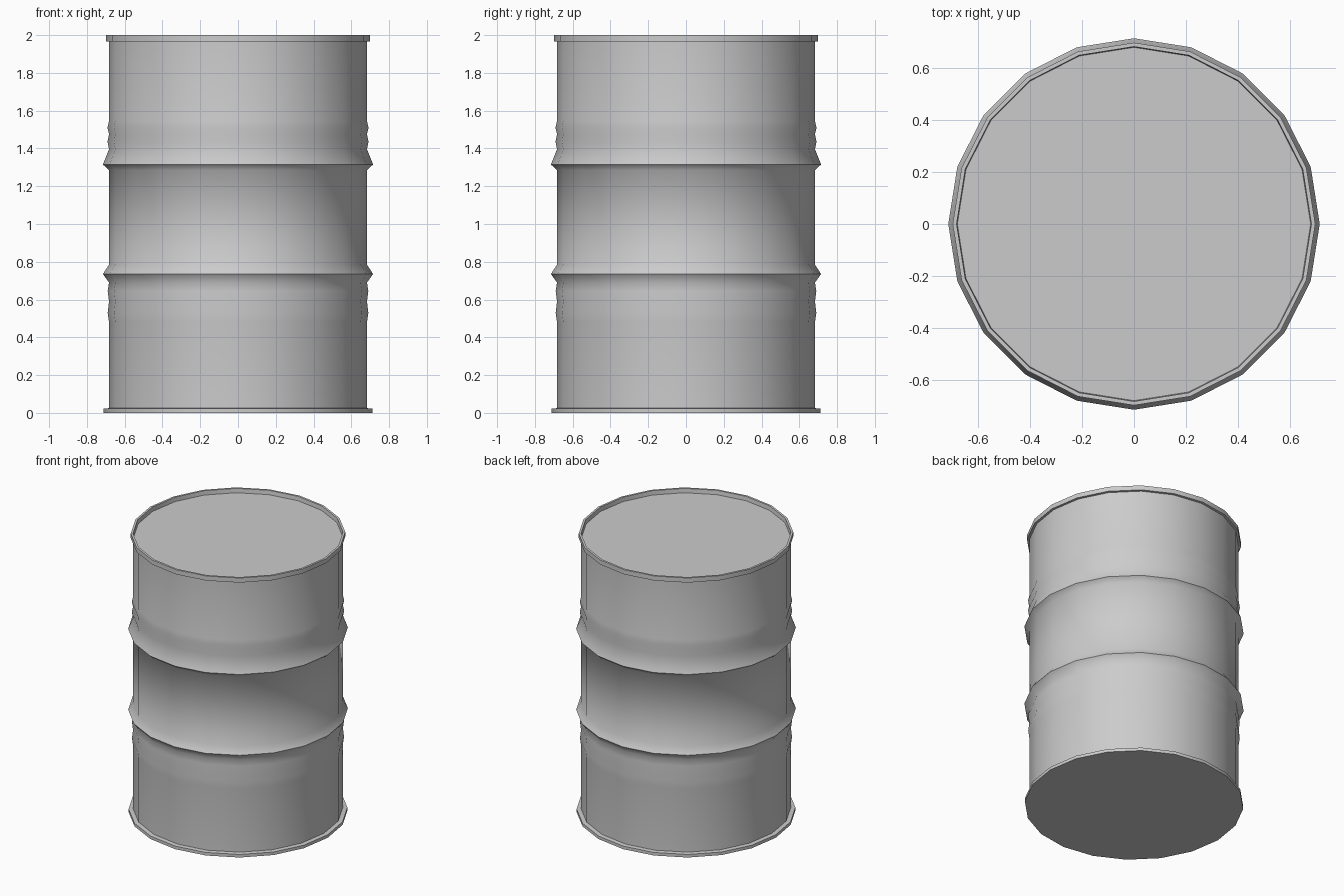
import bpy, bmesh, math

if "Cube" in bpy.data.objects:
    bpy.data.objects.remove(bpy.data.objects["Cube"])

SIDES = 20


def lathe(name, profile, angle):
    """Spin a (radius, z) profile around z; end rings become flat caps."""
    bm = bmesh.new()
    rings = []
    for r, z in profile:
        rings.append([bm.verts.new((r * math.cos(2 * math.pi * i / SIDES),
                                    r * math.sin(2 * math.pi * i / SIDES), z))
                      for i in range(SIDES)])
    for a, b in zip(rings, rings[1:]):
        for i in range(SIDES):
            j = (i + 1) % SIDES
            bm.faces.new((a[i], a[j], b[j], b[i]))
    bm.faces.new(rings[0][::-1])
    bm.faces.new(rings[-1])
    bmesh.ops.recalc_face_normals(bm, faces=bm.faces)
    mesh = bpy.data.meshes.new(name)
    bm.to_mesh(mesh)
    bm.free()
    obj = bpy.data.objects.new(name, mesh)
    bpy.context.collection.objects.link(obj)
    bpy.ops.object.select_all(action='DESELECT')
    obj.select_set(True)
    bpy.context.view_layer.objects.active = obj
    bpy.ops.object.shade_smooth_by_angle(angle=math.radians(angle))
    return obj


R = 0.683      # plain wall radius
bottom_rim = [(0.712, 0.0), (0.712, 0.022), (R, 0.025)]
lower_ribs = [(R, 0.48), (0.69, 0.53), (R, 0.59), (0.69, 0.645),
              (R, 0.69), (0.715, 0.735), (R, 0.785)]
upper_ribs = [(R, 1.285), (0.715, 1.315), (R, 1.395), (0.691, 1.435),
              (R, 1.475), (0.691, 1.51), (R, 1.545)]
# raised lip around a sunken lid
top_rim = [(R, 1.965), (0.698, 1.967), (0.698, 2.0), (0.683, 2.0), (0.68, 1.97)]

lathe("drum", bottom_rim + lower_ribs + upper_ribs + top_rim, 66)
